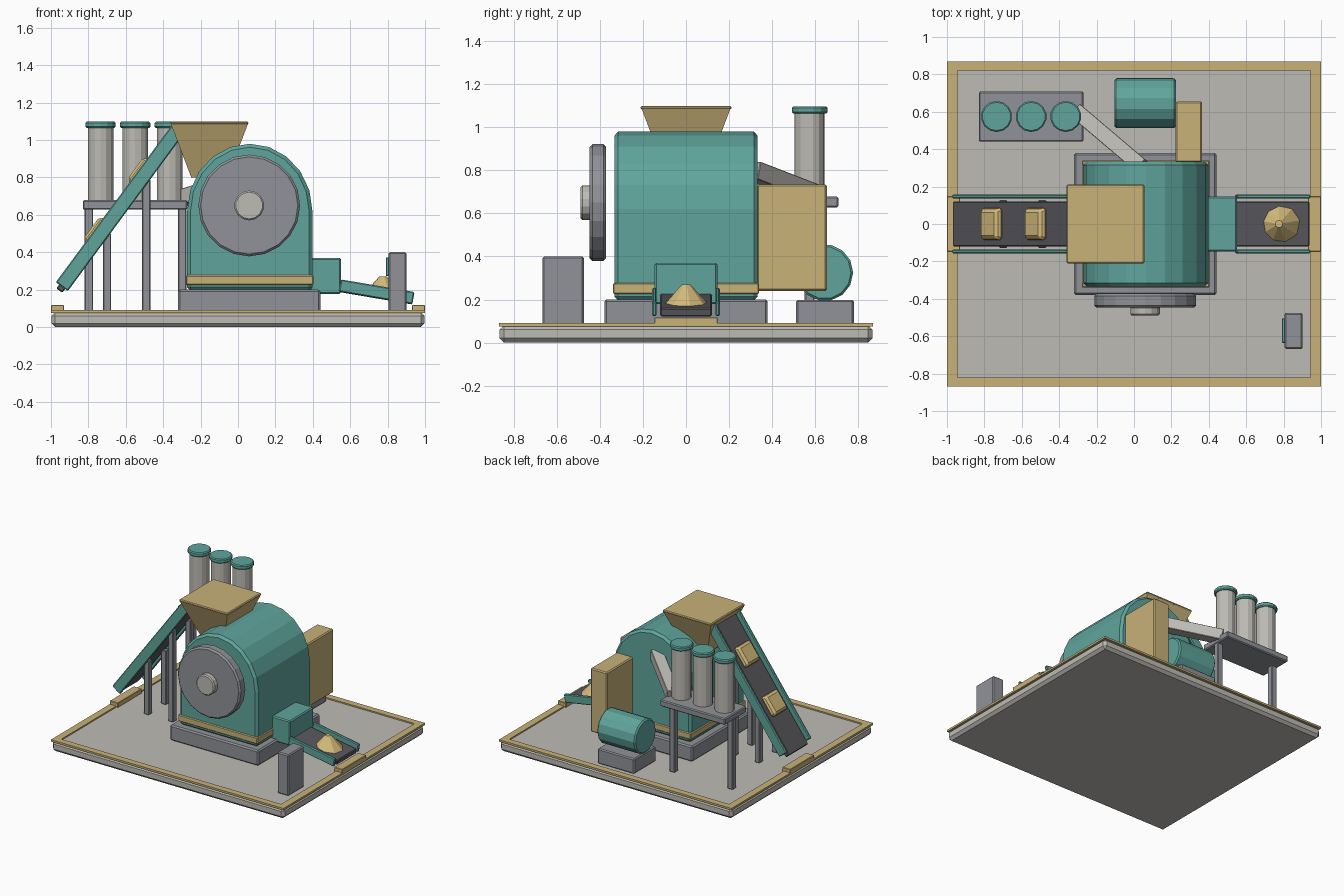
import bpy, bmesh, math
from mathutils import Vector, Matrix

if "Cube" in bpy.data.objects:
    bpy.data.objects.remove(bpy.data.objects["Cube"])


def colour(name, r, g, b):
    m = bpy.data.materials.new(name)
    m.diffuse_color = (r, g, b, 1)
    m.use_nodes = True
    m.node_tree.nodes["Principled BSDF"].inputs["Base Color"].default_value = m.diffuse_color
    return m


TEAL = colour("teal paint", 0.115, 0.376, 0.335)
GOLD = colour("ochre paint", 0.58, 0.445, 0.19)
STEEL = colour("grey steel", 0.28, 0.29, 0.315)
PALE = colour("pale concrete", 0.51, 0.50, 0.46)
DARK = colour("dark belt", 0.10, 0.10, 0.112)
SAND = colour("sand", 0.66, 0.50, 0.20)


def finish(name, bm, mat, bevel=0.0, matrix=None):
    bmesh.ops.recalc_face_normals(bm, faces=bm.faces)
    me = bpy.data.meshes.new(name)
    bm.to_mesh(me)
    bm.free()
    me.materials.append(mat)
    ob = bpy.data.objects.new(name, me)
    bpy.context.collection.objects.link(ob)
    if matrix is not None:
        ob.matrix_world = matrix
    if bevel:
        mod = ob.modifiers.new("edge", 'BEVEL')
        mod.width = bevel
        mod.segments = 1
        mod.limit_method = 'ANGLE'
        mod.angle_limit = math.radians(40)
    return ob


def box(name, mat, x, y, z, bevel=0.007, matrix=None, taper=1.0):
    """Box from (min, max) ranges; taper scales the top face."""
    bm = bmesh.new()
    bmesh.ops.create_cube(bm, size=1)
    for v in bm.verts:
        k = taper if v.co.z > 0 else 1
        v.co = Vector((sum(x) / 2 + v.co.x * k * (x[1] - x[0]),
                       sum(y) / 2 + v.co.y * k * (y[1] - y[0]),
                       sum(z) / 2 + v.co.z * (z[1] - z[0])))
    return finish(name, bm, mat, bevel, matrix)


def cylinder(name, mat, centre, r, length, axis='Z', sides=12, bevel=0.007, r2=None):
    bm = bmesh.new()
    bmesh.ops.create_cone(bm, cap_ends=True, segments=sides, radius1=r,
                          radius2=r if r2 is None else r2, depth=length)
    rot = {'Z': Matrix(), 'X': Matrix.Rotation(math.pi / 2, 4, 'Y'),
           'Y': Matrix.Rotation(math.pi / 2, 4, 'X')}[axis]
    bmesh.ops.transform(bm, matrix=Matrix.Translation(centre) @ rot, verts=bm.verts)
    return finish(name, bm, mat, bevel)


def prism(name, mat, profile, y0, y1, bevel=0.0):
    """Extrude an (x, z) profile along y."""
    bm = bmesh.new()
    face = bm.faces.new([bm.verts.new((x, y0, z)) for x, z in profile])
    ext = bmesh.ops.extrude_face_region(bm, geom=[face])
    verts = [g for g in ext["geom"] if isinstance(g, bmesh.types.BMVert)]
    bmesh.ops.translate(bm, vec=(0, y1 - y0, 0), verts=verts)
    return finish(name, bm, mat, bevel)


def incline(start, end):
    """Frame at start, with local x pointing to end and z tilted up."""
    d = (Vector(end) - Vector(start)).normalized()
    side = Vector((0, 0, 1)).cross(d).normalized()
    up = d.cross(side)
    m = Matrix((d, side, up)).transposed().to_4x4()
    m.translation = Vector(start)
    return m, (Vector(end) - Vector(start)).length


# Ground slab with ochre border and raised kerbs under the conveyors
box("base_slab", PALE, (-0.998, 0.998), (-0.867, 0.867), (0, 0.08), 0.02)
for s in (-1, 1):
    a, b = sorted((s * 0.945, s))
    box("border_side", GOLD, (a, b), (-0.87, 0.87), (0.075, 0.09), 0)
    a, b = sorted((s * 0.82, s * 0.87))
    box("border_end", GOLD, (-0.945, 0.945), (a, b), (0.075, 0.09), 0)
    a, b = sorted((s * 0.93, s))
    box("kerb", GOLD, (a, b), (-0.147, 0.147), (0.08, 0.117), 0.003)

# Mill housing on its plinth
box("mill_plinth", STEEL, (-0.32, 0.44), (-0.38, 0.38), (0.08, 0.2), 0.01)
arch = [(0.063 + 0.335 * math.cos(math.pi * i / 10),
         0.62 + 0.36 * math.sin(math.pi * i / 10)) for i in range(11)]
housing = prism("mill_housing", TEAL, [(-0.272, 0.195)] + [(0.398, 0.195)] + arch,
                -0.333, 0.333, 0.018)
box("housing_band", GOLD, (-0.279, 0.404), (-0.34, 0.34), (0.225, 0.277), 0.006)

# Front wheel and hub
cylinder("wheel", STEEL, (0.06, -0.41, 0.65), 0.272, 0.075, 'Y', 20, 0.012)
cylinder("wheel_hub", PALE, (0.06, -0.465, 0.65), 0.08, 0.05, 'Y', 14, 0.008)

# Feed hopper: inverted pyramid with a short rim
box("hopper", GOLD, (-0.25, -0.056), (-0.097, 0.097), (0.8, 1.085), 0, None, 2.12)
box("hopper_rim", GOLD, (-0.361, 0.055), (-0.211, 0.211), (1.083, 1.1), 0.006)

# Feed conveyor with rails, belt, blocks and legs
m, n = incline((-0.942, 0, 0.216), (-0.318, 0, 1.061))
for s in (-1, 1):
    box("feed_rail", TEAL, (0, n), (s * 0.147 - 0.011, s * 0.147 + 0.011),
        (-0.04, 0.04), 0.006, m)
box("feed_belt", DARK, (-0.025, n - 0.01), (-0.12, 0.12), (-0.022, 0.018), 0.006, m)
for t in (0.347, 0.743):
    box("feed_block", SAND, (t - 0.085, t + 0.085), (-0.09, 0.09), (0.015, 0.06),
        0.014, m, 0.85)
for x, top in ((-0.70, 0.5), (-0.49, 0.79)):
    for y in (-0.105, 0.105):
        box("feed_leg", STEEL, (x - 0.022, x + 0.022), (y - 0.022, y + 0.022),
            (0.08, top), 0.005)

# Silo platform and three capped silos
box("silo_platform", STEEL, (-0.83, -0.27), (0.44, 0.708), (0.628, 0.678))
for x in (-0.797, -0.298):
    box("platform_leg", STEEL, (x - 0.023, x + 0.023), (0.552, 0.598), (0.08, 0.64), 0.005)
for x in (-0.735, -0.55, -0.365):
    cylinder("silo", PALE, (x, 0.575, 0.875), 0.07, 0.4, sides=14, bevel=0)
    cylinder("silo_cap", TEAL, (x, 0.575, 1.081), 0.083, 0.034, sides=14)

# Duct from silos to the housing
m, n = incline((-0.31, 0.605, 0.685), (0.04, 0.308, 0.80))
box("duct", PALE, (0, n), (-0.042, 0.042), (-0.042, 0.042), 0.003, m)

# Drive motor, its block and the belt guard
box("motor_block", STEEL, (-0.1, 0.215), (0.512, 0.78), (0.08, 0.198), 0.008)
cylinder("motor", TEAL, (0.06, 0.645, 0.325), 0.132, 0.33, 'X', 14, 0.01)
box("drive_guard", GOLD, (0.222, 0.364), (0.33, 0.655), (0.24, 0.735), 0.008)

# Discharge chute, outfeed conveyor and product pile
box("chute", TEAL, (0.385, 0.55), (-0.146, 0.146), (0.178, 0.37), 0.008)
m, n = incline((0.545, 0, 0.222), (0.938, 0, 0.155))
for s in (-1, 1):
    box("outfeed_rail", TEAL, (0, n), (s * 0.147 - 0.011, s * 0.147 + 0.011),
        (-0.033, 0.033), 0.006, m)
box("outfeed_belt", DARK, (-0.05, n), (-0.12, 0.12), (-0.035, 0.005), 0.006, m)
cylinder("product_pile", SAND, (0.775, 0, 0.22), 0.112, 0.1, sides=9, bevel=0, r2=0.02)

# Control pedestal with a panel plate
box("control_pedestal", STEEL, (0.805, 0.902), (-0.668, -0.475), (0.08, 0.4), 0.008)
box("control_panel", TEAL, (0.79, 0.81), (-0.635, -0.505), (0.272, 0.372), 0.003)
